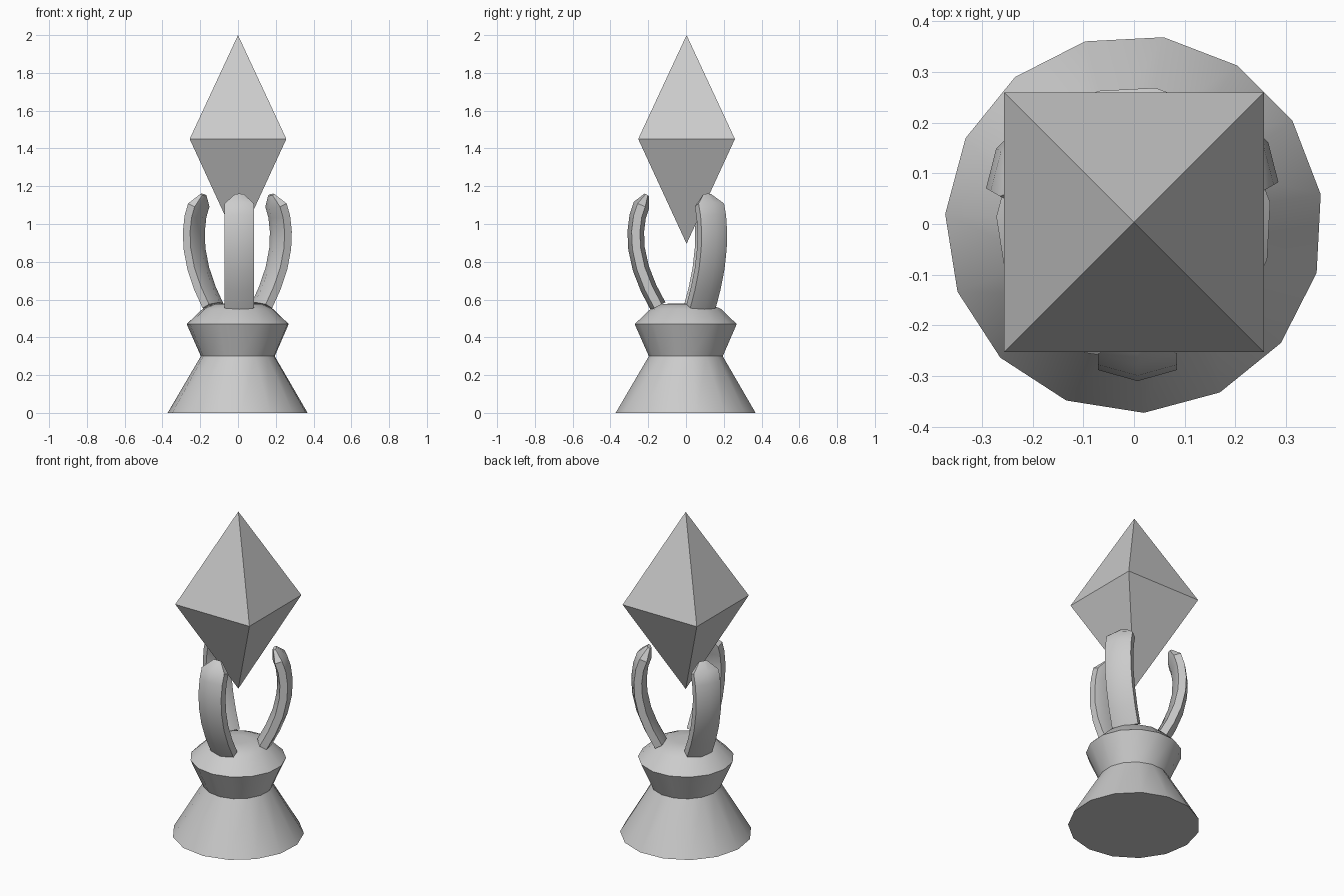
import bpy, math
from mathutils import Vector

if "Cube" in bpy.data.objects:
    bpy.data.objects.remove(bpy.data.objects["Cube"])

def make_object(name, verts, faces, smooth=None):
    mesh = bpy.data.meshes.new(name)
    mesh.from_pydata(verts, [], faces)
    mesh.update()
    ob = bpy.data.objects.new(name, mesh)
    bpy.context.collection.objects.link(ob)
    bpy.ops.object.select_all(action='DESELECT')
    ob.select_set(True)
    bpy.context.view_layer.objects.active = ob
    bpy.ops.object.mode_set(mode='EDIT')
    bpy.ops.mesh.select_all(action='SELECT')
    bpy.ops.mesh.normals_make_consistent(inside=False)
    bpy.ops.object.mode_set(mode='OBJECT')
    if smooth:
        bpy.ops.object.shade_smooth_by_angle(angle=math.radians(smooth))
    return ob

def skin(rings):
    """Join equal-sized rings of points into a closed capped surface."""
    n = len(rings[0])
    verts = [p for ring in rings for p in ring]
    faces = [(a * n + i, a * n + (i + 1) % n, (a + 1) * n + (i + 1) % n, (a + 1) * n + i)
             for a in range(len(rings) - 1) for i in range(n)]
    faces += [tuple(range(n)), tuple(range(len(verts) - n, len(verts)))]
    return verts, faces

def lathe(name, profile, sides, start, smooth=None):
    rings = []
    for r, z in profile:
        angles = [math.radians(start) + math.tau * i / sides for i in range(sides)]
        rings.append([(r * math.cos(a), r * math.sin(a), z) for a in angles])
    return make_object(name, *skin(rings), smooth)

# Flared foot and bowl, both 15-sided
lathe("foot", [(0.373, 0), (0.197, 0.3)], 15, 9, 30)
lathe("bowl", [(0.197, 0.3), (0.272, 0.47), (0.188, 0.55), (0.13, 0.576), (0.06, 0.58)], 15, 9, 40)

# Curved claws: hexagonal section swept along a bowed path (radius, height, scale)
path = [(0.148, 0.565, 1), (0.198, 0.66, 1), (0.239, 0.765, 1), (0.262, 0.87, 1),
        (0.266, 0.96, 1), (0.256, 1.04, 1), (0.236, 1.1, 1), (0.208, 1.155, 0.3)]

def claw(name, angle):
    out = Vector((math.cos(angle), math.sin(angle), 0))
    side = Vector((-out.y, out.x, 0))
    rings = []
    for i, (r, z, s) in enumerate(path):
        a, b = path[max(i - 1, 0)], path[min(i + 1, len(path) - 1)]
        tangent = (out * (b[0] - a[0]) + Vector((0, 0, b[1] - a[1]))).normalized()
        normal = side.cross(tangent)
        centre = out * r + Vector((0, 0, z)) + side * 0.007
        rings.append([centre + s * (normal * 0.044 * math.cos(k * math.tau / 6)
                                    + side * 0.09 * math.sin(k * math.tau / 6)) for k in range(6)])
    make_object(name, *skin(rings), 40)

for name, degrees in (("front_claw", -90), ("right_claw", 30), ("left_claw", 150)):
    claw(name, math.radians(degrees))

# Floating crystal: flat-faced square bipyramid
h = 0.256
corners = [(-h, -h, 1.45), (h, -h, 1.45), (h, h, 1.45), (-h, h, 1.45)]
faces = [(i, (i + 1) % 4, tip) for i in range(4) for tip in (4, 5)]
crystal = make_object("crystal", corners + [(0, 0, 2.0), (0, 0, 0.895)], faces)
crystal.location.y = 0.003
